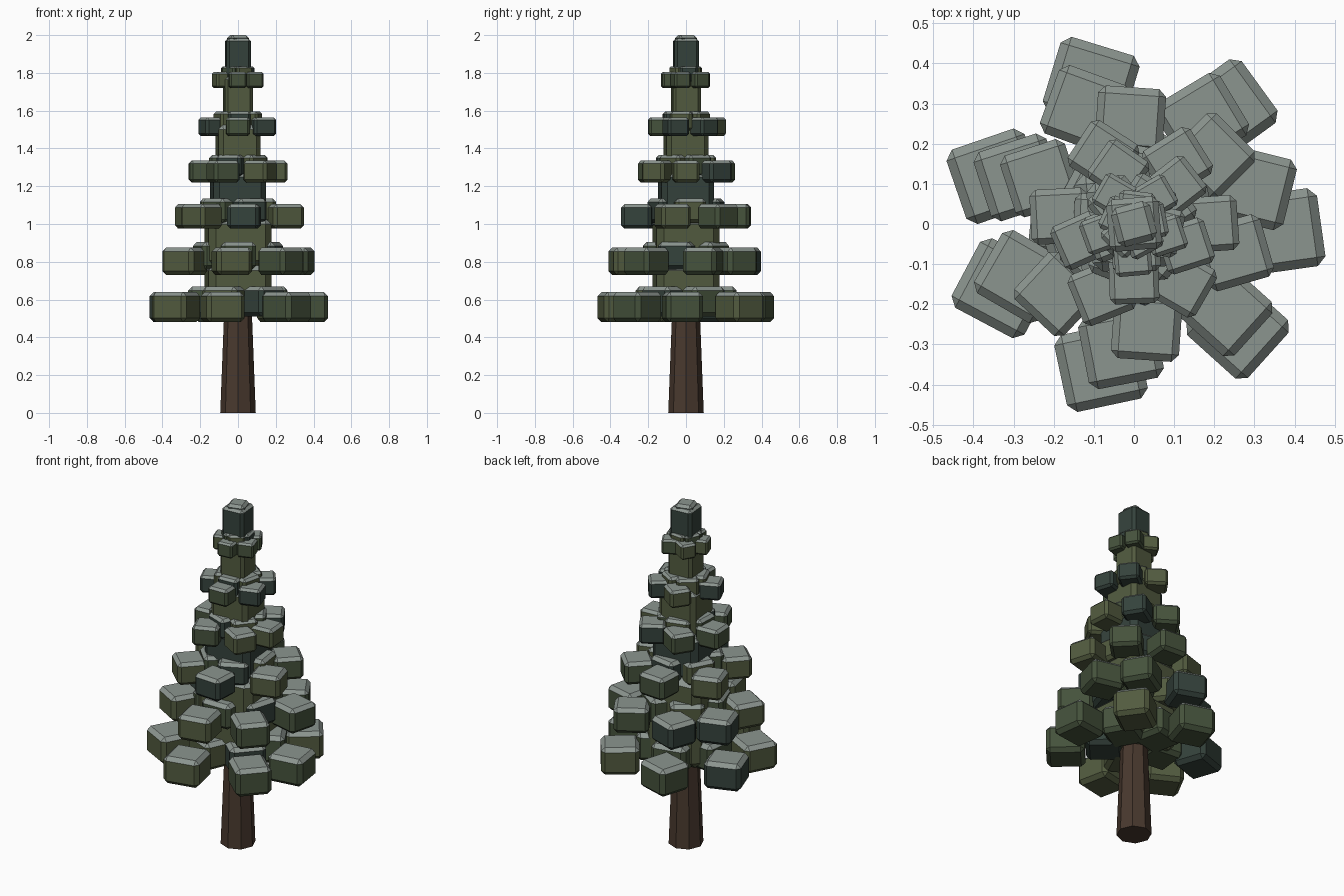
import bpy, bmesh, random
from math import radians, cos, sin
from mathutils import Matrix, Vector

if "Cube" in bpy.data.objects:
    bpy.data.objects.remove(bpy.data.objects["Cube"])

random.seed(4)


def material(name, rgb):
    m = bpy.data.materials.new(name)
    m.diffuse_color = (*rgb, 1)
    m.use_nodes = True
    m.node_tree.nodes["Principled BSDF"].inputs["Base Color"].default_value = m.diffuse_color
    return m


GREENS = [material("needles_mid", (0.060, 0.085, 0.045)),
          material("needles_olive", (0.085, 0.105, 0.050)),
          material("needles_dark", (0.035, 0.055, 0.045))]
FROST = material("frosted_top", (0.26, 0.30, 0.275))
BARK = material("bark", (0.065, 0.040, 0.027))


def add_object(name, bm, mats):
    me = bpy.data.meshes.new(name)
    bm.normal_update()
    bm.to_mesh(me)
    bm.free()
    for m in mats:
        me.materials.append(m)
    ob = bpy.data.objects.new(name, me)
    bpy.context.collection.objects.link(ob)
    return ob


def add_box(bm, x, y, z0, z1, sx, sy, turn):
    """Box standing from z0 to z1, turned about z, in a random green."""
    mat = (Matrix.Translation((x, y, (z0 + z1) / 2))
           @ Matrix.Rotation(radians(turn), 4, 'Z')
           @ Matrix.Diagonal((sx, sy, z1 - z0, 1)))
    verts = bmesh.ops.create_cube(bm, size=1, matrix=mat)["verts"]
    shade = random.randrange(3)
    for f in {f for v in verts for f in v.link_faces}:
        f.material_index = shade


def finish_boxes(name, bm, bevel):
    """Chamfer every box and frost the upward faces."""
    bmesh.ops.bevel(bm, geom=bm.edges[:], offset=bevel, segments=1,
                    profile=0.5, affect='EDGES', material=-1)
    bm.normal_update()
    for f in bm.faces:
        if f.normal.z > 0.4:
            f.material_index = 3
    add_object(name, bm, GREENS + [FROST])


# Trunk
bm = bmesh.new()
bmesh.ops.create_cone(bm, cap_ends=True, segments=8, radius1=0.094, radius2=0.07,
                      depth=0.62, matrix=Matrix.Translation((0, 0, 0.31)))
add_object("trunk", bm, [BARK])

# Tiers: base z, height, ring radius, block size, core half width,
# then (direction, turn) in degrees for each outer block
TIERS = [
    (0.480, 0.160, 0.365, 0.200, 0.180, [(-3, 8), (51, 36), (107, -17), (161, 19),
                                         (206, -28), (257, 12), (315, -42)]),
    (0.730, 0.145, 0.310, 0.185, 0.180, [(17, -14), (57, 31), (113, -20), (158, 18),
                                         (205, -30), (264, 11), (317, -42)]),
    (0.975, 0.130, 0.260, 0.165, 0.150, [(-16, 16), (41, -45), (92, -4), (154, 18),
                                         (222, -43), (277, -4)]),
    (1.220, 0.115, 0.187, 0.140, 0.120, [(0, 4), (55, 32), (114, -33), (174, 3),
                                         (245, 22), (309, -30)]),
    (1.465, 0.100, 0.140, 0.120, 0.080, [(-23, 18), (42, 38), (106, -35), (197, 24),
                                         (270, 2)]),
    (1.720, 0.085, 0.085, 0.090, 0.070, [(-20, 18), (52, 30), (124, -30), (196, 20),
                                         (268, 5)]),
]

for i, (z, h, r, s, core, blocks) in enumerate(TIERS):
    # Outer ring of blocks, plus a slightly raised inner ring
    bm = bmesh.new()
    for a, turn in blocks:
        add_box(bm, r * cos(radians(a)), r * sin(radians(a)), z, z + h, s * 1.03, s * 0.98, turn)
    for k in range(5):
        a = 72 * k + 30 + 25 * i
        q = r * 0.43
        add_box(bm, q * cos(radians(a)), q * sin(radians(a)), z + 0.03, z + h + 0.03, s, s, a)
    finish_boxes(f"branch_tier_{i + 1}", bm, s * 0.11)

    # Foliage core reaching up into the next tier
    bm = bmesh.new()
    top = TIERS[i + 1][0] + 0.06 if i < 5 else 1.982
    w = 2 * core * 0.93
    add_box(bm, 0, 0, z + 0.04, top, w, w, 5)
    finish_boxes(f"foliage_core_{i + 1}", bm, core * 0.2)

# Small cap on the tip
bm = bmesh.new()
add_box(bm, 0, 0, 1.92, 2.0, 0.10, 0.10, 15)
finish_boxes("tip_cap", bm, 0.015)
